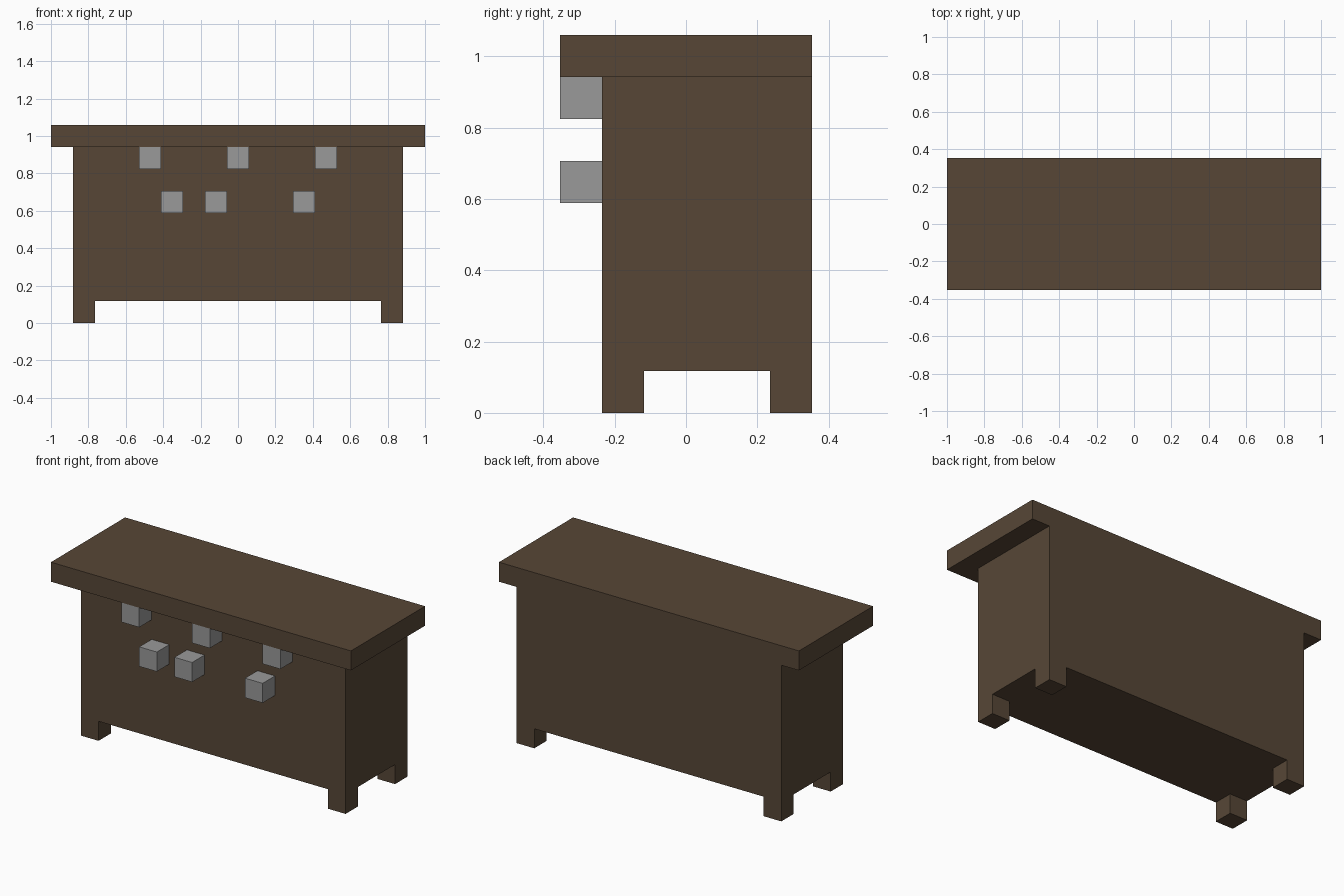
import bpy

if "Cube" in bpy.data.objects:
    bpy.data.objects.remove(bpy.data.objects["Cube"], do_unlink=True)

U = 2 / 17  # block size: the top is 17 blocks wide


def make_material(name, colour):
    mat = bpy.data.materials.new(name)
    mat.use_nodes = True
    mat.diffuse_color = colour
    bsdf = next(n for n in mat.node_tree.nodes if n.type == "BSDF_PRINCIPLED")
    bsdf.inputs["Base Color"].default_value = colour
    return mat


def box(name, low, high, mat):
    """Box between two corners, given in blocks."""
    size = [(b - a) * U for a, b in zip(low, high)]
    centre = [(a + b) / 2 * U for a, b in zip(low, high)]
    bpy.ops.mesh.primitive_cube_add(size=1, location=centre)
    obj = bpy.context.object
    obj.name = name
    obj.scale = size
    bpy.ops.object.transform_apply(location=False, rotation=False, scale=True)
    obj.data.materials.append(mat)
    return obj


wood = make_material("dark brown wood", (0.095, 0.062, 0.037, 1))
metal = make_material("grey metal", (0.32, 0.32, 0.32, 1))

# Top slab and cabinet, flush at the back
box("top_slab", (-8.5, -3, 8), (8.5, 3, 9), wood)
box("cabinet_body", (-7.5, -2, 1), (7.5, 3, 8), wood)

# Four corner legs
for side, x in (("right", -7.5), ("left", 6.5)):
    for end, y in (("front", -2), ("back", 2)):
        box(f"{end}_{side}_leg", (x, y, 0), (x + 1, y + 1, 1), wood)

# Two rows of front knobs
for row, z, centres in (("upper", 7, (-4, 0, 4)), ("lower", 5, (-3, -1, 3))):
    for i, x in enumerate(centres, 1):
        box(f"{row}_knob_{i}", (x - 0.5, -3, z), (x + 0.5, -2, z + 1), metal)
